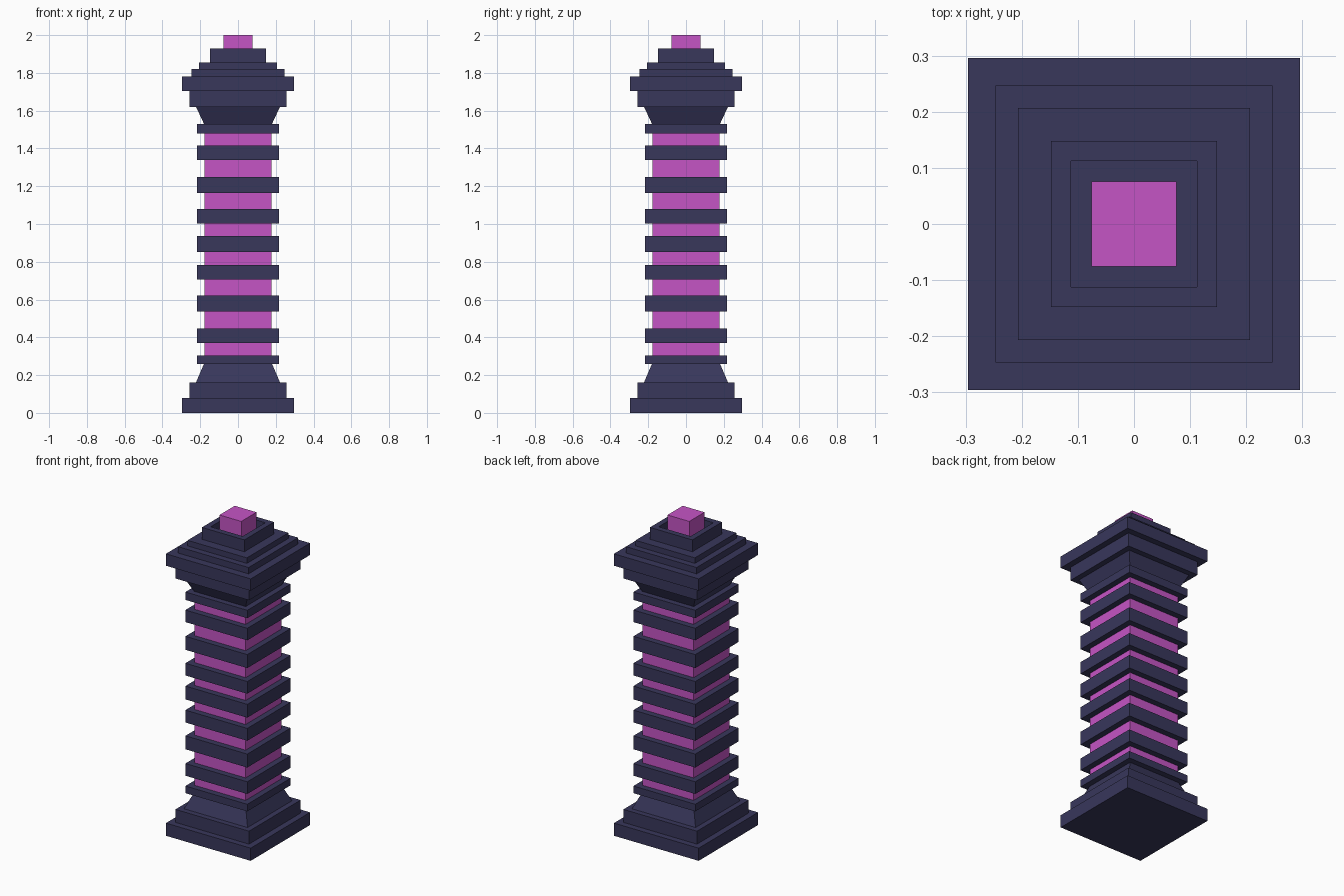
import bpy, bmesh

if "Cube" in bpy.data.objects:
    bpy.data.objects.remove(bpy.data.objects["Cube"])


def material(name, rgb):
    m = bpy.data.materials.new(name)
    m.diffuse_color = (*rgb, 1)
    m.use_nodes = True
    m.node_tree.nodes["Principled BSDF"].inputs["Base Color"].default_value = m.diffuse_color
    return m


stone = material("dark_stone", (0.040, 0.038, 0.105))
glow = material("magenta_glow", (0.56, 0.09, 0.56))


def square_loft(name, profile, mat):
    """Sweep a (half width, z) profile around a square plan and cap both ends."""
    bm = bmesh.new()
    loops = [[bm.verts.new((sx * h, sy * h, z))
              for sx, sy in ((-1, -1), (1, -1), (1, 1), (-1, 1))]
             for h, z in profile]
    for a, b in zip(loops, loops[1:]):
        for i in range(4):
            j = (i + 1) % 4
            bm.faces.new((a[i], a[j], b[j], b[i]))
    bm.faces.new(loops[0][::-1])
    bm.faces.new(loops[-1])
    bmesh.ops.recalc_face_normals(bm, faces=bm.faces)
    mesh = bpy.data.meshes.new(name)
    bm.to_mesh(mesh)
    bm.free()
    mesh.materials.append(mat)
    obj = bpy.data.objects.new(name, mesh)
    bpy.context.collection.objects.link(obj)
    return obj


# Stepped foot with sloped shoulder
square_loft("base", [(0.296, 0), (0.296, 0.08), (0.257, 0.08), (0.257, 0.162),
                     (0.222, 0.162), (0.18, 0.26)], stone)

# Glowing shaft
square_loft("shaft", [(0.178, 0.26), (0.178, 1.53)], glow)

# Bands around the shaft
bands = [(0.26, 0.305), (0.37, 0.447), (0.537, 0.622), (0.706, 0.784),
         (0.852, 0.936), (1.003, 1.08), (1.165, 1.25), (1.34, 1.416),
         (1.48, 1.53)]
for n, (z0, z1) in enumerate(bands, 1):
    square_loft(f"band_{n}", [(0.216, z0), (0.216, z1)], stone)

# Flared capital with stepped roof and a recessed top socket
square_loft("capital", [(0.18, 1.53), (0.222, 1.62), (0.257, 1.62), (0.257, 1.705),
                        (0.296, 1.705), (0.296, 1.78), (0.247, 1.78), (0.247, 1.82),
                        (0.207, 1.82), (0.207, 1.855), (0.148, 1.855), (0.148, 1.93),
                        (0.112, 1.93), (0.112, 1.855)], stone)

# Glowing finial standing in the socket
square_loft("finial", [(0.076, 1.855), (0.076, 2.0)], glow)
